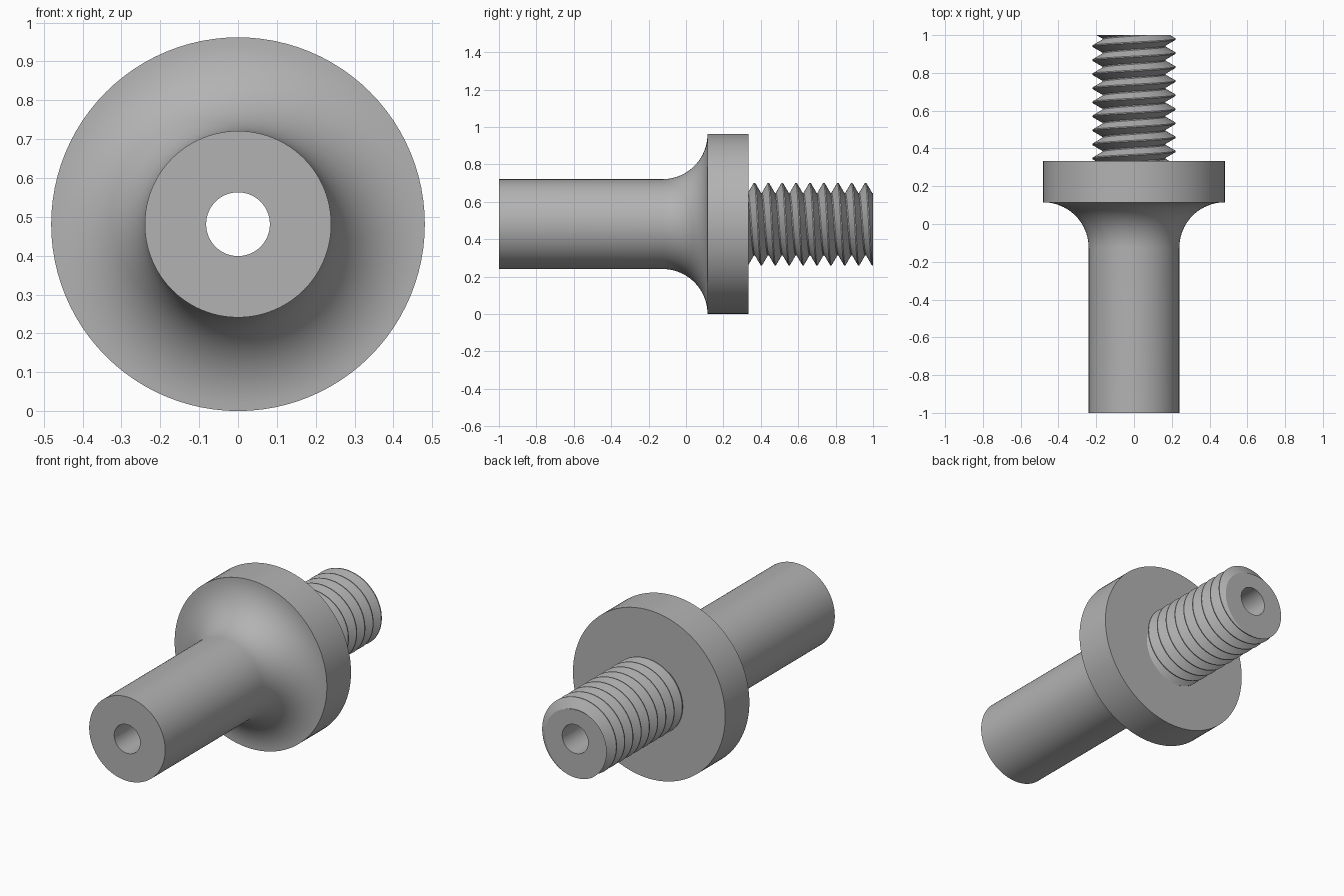
import bpy, bmesh
from math import sin, cos, pi, tau, atan2, hypot
from mathutils import Vector

cube = bpy.data.objects.get("Cube")
if cube:
    bpy.data.objects.remove(cube, do_unlink=True)

AXIS_Z = 0.481      # height of the turning axis
BORE = 0.082
SHAFT = 0.24
FLANGE = 0.481
FLANGE_FRONT, FLANGE_BACK = 0.115, 0.333
MAJOR, MINOR, PITCH = 0.221, 0.167, 0.0743
SEGS = 96

steel = bpy.data.materials.new("plain_grey_steel")
steel.use_nodes = True
GREY = (0.45, 0.45, 0.45, 1)
steel.diffuse_color = GREY
steel.node_tree.nodes["Principled BSDF"].inputs["Base Color"].default_value = GREY


def polar(radius, y, angle):
    """Point around the y axis; angle 0 is up, a quarter turn is +x."""
    return Vector((radius * sin(angle), y, radius * cos(angle)))


def finish(bm, name, sharp):
    bmesh.ops.recalc_face_normals(bm, faces=bm.faces)
    mesh = bpy.data.meshes.new(name)
    bm.to_mesh(mesh)
    bm.free()
    mesh.materials.append(steel)
    obj = bpy.data.objects.new(name, mesh)
    obj.location.z = AXIS_Z
    bpy.context.collection.objects.link(obj)
    bpy.ops.object.select_all(action='DESELECT')
    obj.select_set(True)
    bpy.context.view_layer.objects.active = obj
    bpy.ops.object.shade_smooth_by_angle(angle=sharp)


# Turned body: bored shaft, concave fillet and flange
fillet_r = FLANGE - SHAFT
fillet = [(FLANGE - fillet_r * cos(a), FLANGE_FRONT - fillet_r + fillet_r * sin(a))
          for a in (i * pi / 2 / 20 for i in range(21))]
profile = [(BORE, -1), (SHAFT, -1)] + fillet + [(FLANGE, FLANGE_BACK), (BORE, FLANGE_BACK)]
bm = bmesh.new()
rings = [[bm.verts.new(polar(r, y, tau * s / SEGS)) for s in range(SEGS)] for r, y in profile]
for a, b in zip(rings, rings[1:] + rings[:1]):
    for s in range(SEGS):
        t = (s + 1) % SEGS
        bm.faces.new((a[s], a[t], b[t], b[s]))
finish(bm, "flanged_shaft", pi / 6)

# Threaded stud: right-handed helical V thread, trimmed flat at both ends
flat = 0.04
tooth = [(0, MAJOR), (flat, MAJOR), (0.5 - flat, MINOR), (0.5 + flat, MINOR),
         (1 - flat, MAJOR), (1, MAJOR)]
CREST_START = 0.366 - 2 * PITCH
bm = bmesh.new()
strip = []
for i in range(12 * SEGS + 1):
    turn = i / SEGS
    strip.append([bm.verts.new(polar(r, CREST_START + (turn + f - 1) * PITCH, tau * turn))
                  for f, r in tooth])
for a, b in zip(strip, strip[1:]):
    for k in range(len(tooth) - 1):
        bm.faces.new((a[k], a[k + 1], b[k + 1], b[k]))
bmesh.ops.remove_doubles(bm, verts=bm.verts, dist=1e-5)
for y, direction in ((FLANGE_BACK, -1), (1, 1)):
    bmesh.ops.bisect_plane(bm, geom=bm.verts[:] + bm.edges[:] + bm.faces[:], dist=1e-6,
                           plane_co=(0, y, 0), plane_no=(0, direction, 0), clear_outer=True)


def extrude_rim(edges, radius, y):
    """Extend an open rim to a circle of the given radius at y."""
    geom = bmesh.ops.extrude_edge_only(bm, edges=edges)["geom"]
    for v in geom:
        if isinstance(v, bmesh.types.BMVert):
            v.co = polar(radius, y, atan2(v.co.x, v.co.z))
    return [e for e in geom if isinstance(e, bmesh.types.BMEdge)]


# End face and bore of the stud
rim = [e for e in bm.edges if e.is_boundary and all(v.co.y > 1 - 1e-4 for v in e.verts)]
rim = extrude_rim(rim, BORE, 1)
extrude_rim(rim, BORE, FLANGE_BACK)
finish(bm, "threaded_stud", pi / 6)
